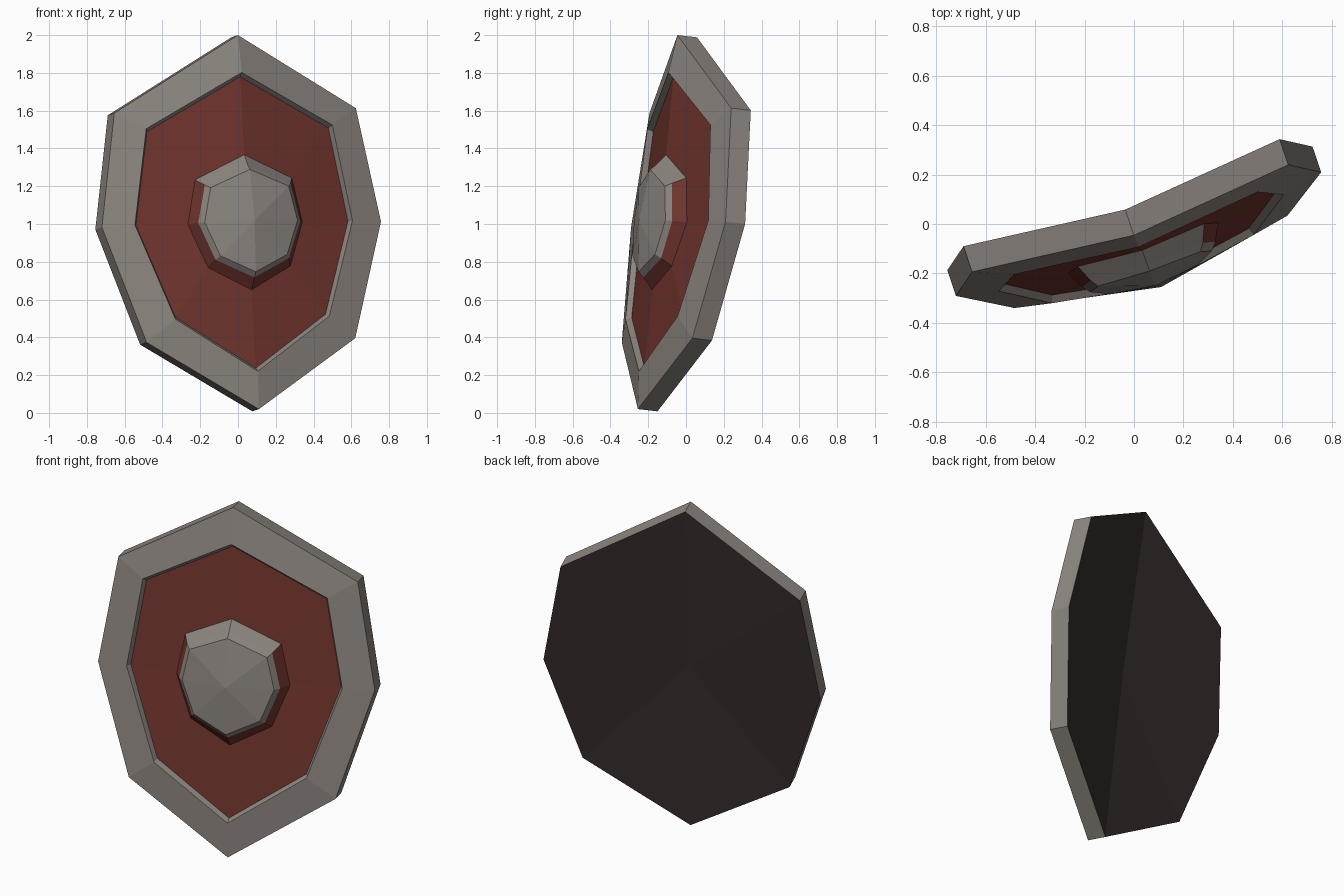
import bpy
import bmesh
from mathutils import Vector, Matrix

if "Cube" in bpy.data.objects:
    bpy.data.objects.remove(bpy.data.objects["Cube"])


def srgb(*c):
    return [((v / 255 + 0.055) / 1.055) ** 2.4 for v in c] + [1.0]


def material(name, *c):
    m = bpy.data.materials.new(name)
    m.diffuse_color = srgb(*c)
    m.use_nodes = True
    m.node_tree.nodes["Principled BSDF"].inputs["Base Color"].default_value = m.diffuse_color
    return m


STEEL = material("grey_steel", 140, 133, 127)
RED = material("dark_red_paint", 112, 52, 45)
BROWN = material("dark_brown_backing", 58, 47, 47)

# Leaning pose of the whole shield: right, back and up axes plus centre
back_axis = Vector((-0.316, 0.94, -0.107)).normalized()
up_axis = Vector((-0.055, 0.103, 0.993))
right_axis = back_axis.cross(up_axis).normalized()
up_axis = right_axis.cross(back_axis)
POSE = Matrix.Translation((0.055, -0.15, 1.01)) @ Matrix(
    (right_axis, back_axis, up_axis)).transposed().to_4x4()


def ring(half):
    """Mirror five points (side, depth, height), top to bottom, to an octagon."""
    return half + [(-x, y, z) for x, y, z in half[-2:0:-1]]


def shift(points, depth, scale=1.0):
    return [(x * scale, y + depth, z * scale) for x, y, z in points]


def loft(name, rings, mats, apex=None, flip=False, rule=None):
    """Skin successive octagons, optionally closing to an apex."""
    bm = bmesh.new()
    rows = [[bm.verts.new(p) for p in r] for r in rings]
    n = len(rows[0])
    for k, (a, b) in enumerate(zip(rows, rows[1:])):
        for i in range(n):
            j = (i + 1) % n
            f = bm.faces.new((a[j], a[i], b[i], b[j]))
            f.material_index = rule(k, i) if rule else 0
    if apex:
        tip = bm.verts.new(apex)
        a = rows[-1]
        for i in range(n):
            bm.faces.new((a[(i + 1) % n], a[i], tip))
    if flip:
        bmesh.ops.reverse_faces(bm, faces=bm.faces[:])
    bm.transform(POSE)
    me = bpy.data.meshes.new(name)
    bm.to_mesh(me)
    bm.free()
    for m in mats:
        me.materials.append(m)
    ob = bpy.data.objects.new(name, me)
    bpy.context.collection.objects.link(ob)
    return ob


# Octagonal outlines
outer = ring([(0, 0.01, 0.997), (0.675, 0.122, 0.607), (0.78, 0.116, 0),
              (0.583, 0.06, -0.623), (0, -0.01, -0.997)])
inner = ring([(0, -0.02, 0.795), (0.52, 0.067, 0.515), (0.608, 0.077, 0.005),
              (0.43, 0.017, -0.507), (0, -0.025, -0.797)])
boss_base = ring([(0, 0.01, 0.36), (0.27, 0.045, 0.235), (0.32, 0.055, 0),
                  (0.23, 0.025, -0.235), (0, 0.005, -0.36)])
boss_mid = ring([(0, -0.04, 0.3), (0.24, -0.022, 0.2), (0.285, -0.015, 0),
                 (0.205, -0.03, -0.2), (0, -0.05, -0.3)])
back = shift(outer, 0.11)
floor = shift(inner, 0.03, 0.975)

# Rim: outer edge, front band and inner lip
loft("rim", [back, outer, inner, floor], [STEEL])

# Flat backing
loft("backing", [back], [BROWN], apex=(0, 0.09, 0), flip=True)

# Painted field recessed inside the rim
loft("painted_field", [floor, boss_base], [RED])

# Central boss: red foot below, steel on its top faces, faceted dome
loft("boss", [boss_base, boss_mid, shift(boss_mid, -0.03, 0.91)], [STEEL, RED],
     apex=(0, -0.105, 0), rule=lambda k, i: int(k == 0 and i not in (0, 7)))
